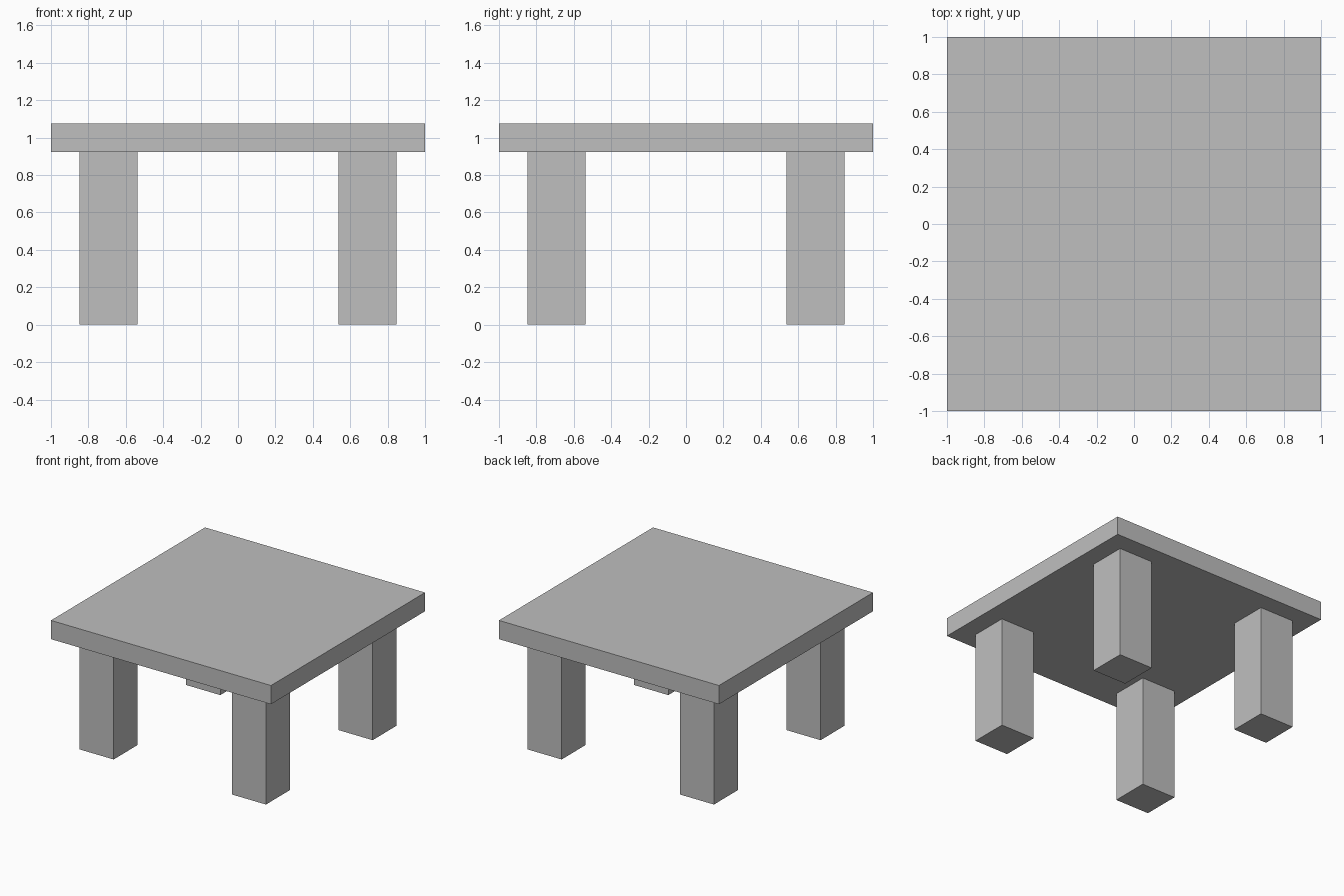
import bpy
import bmesh
from mathutils import Matrix, Vector

default = bpy.data.objects.get("Cube")
if default:
    bpy.data.objects.remove(default, do_unlink=True)

U = 2 / 13            # module: the top is 13 units wide and 1 unit thick
LEG_HEIGHT = 6 * U
LEG_WIDTH = 2 * U + 0.003
LEG_OFFSET = 4.5 * U  # leg centre from the middle

# Single grey material
grey = bpy.data.materials.new("grey")
grey.use_nodes = True
colour = (0.52, 0.52, 0.52, 1)
grey.diffuse_color = colour
grey.node_tree.nodes["Principled BSDF"].inputs["Base Color"].default_value = colour


def box(name, size, centre):
    """Flat-shaded box with its origin at its centre."""
    mesh = bpy.data.meshes.new(name)
    bm = bmesh.new()
    bmesh.ops.create_cube(bm, size=1, matrix=Matrix.Diagonal(Vector((*size, 1))))
    bm.to_mesh(mesh)
    bm.free()
    mesh.materials.append(grey)
    obj = bpy.data.objects.new(name, mesh)
    obj.location = centre
    bpy.context.collection.objects.link(obj)
    return obj


# Square slab top
box("table_top", (2, 2, U), (0, 0, LEG_HEIGHT + U / 2))

# Four square legs, set in from the corners
for depth, sy in (("front", -1), ("back", 1)):
    for side, sx in (("left", 1), ("right", -1)):
        box(f"{depth}_{side}_leg", (LEG_WIDTH, LEG_WIDTH, LEG_HEIGHT),
            (sx * LEG_OFFSET, sy * LEG_OFFSET, LEG_HEIGHT / 2))
